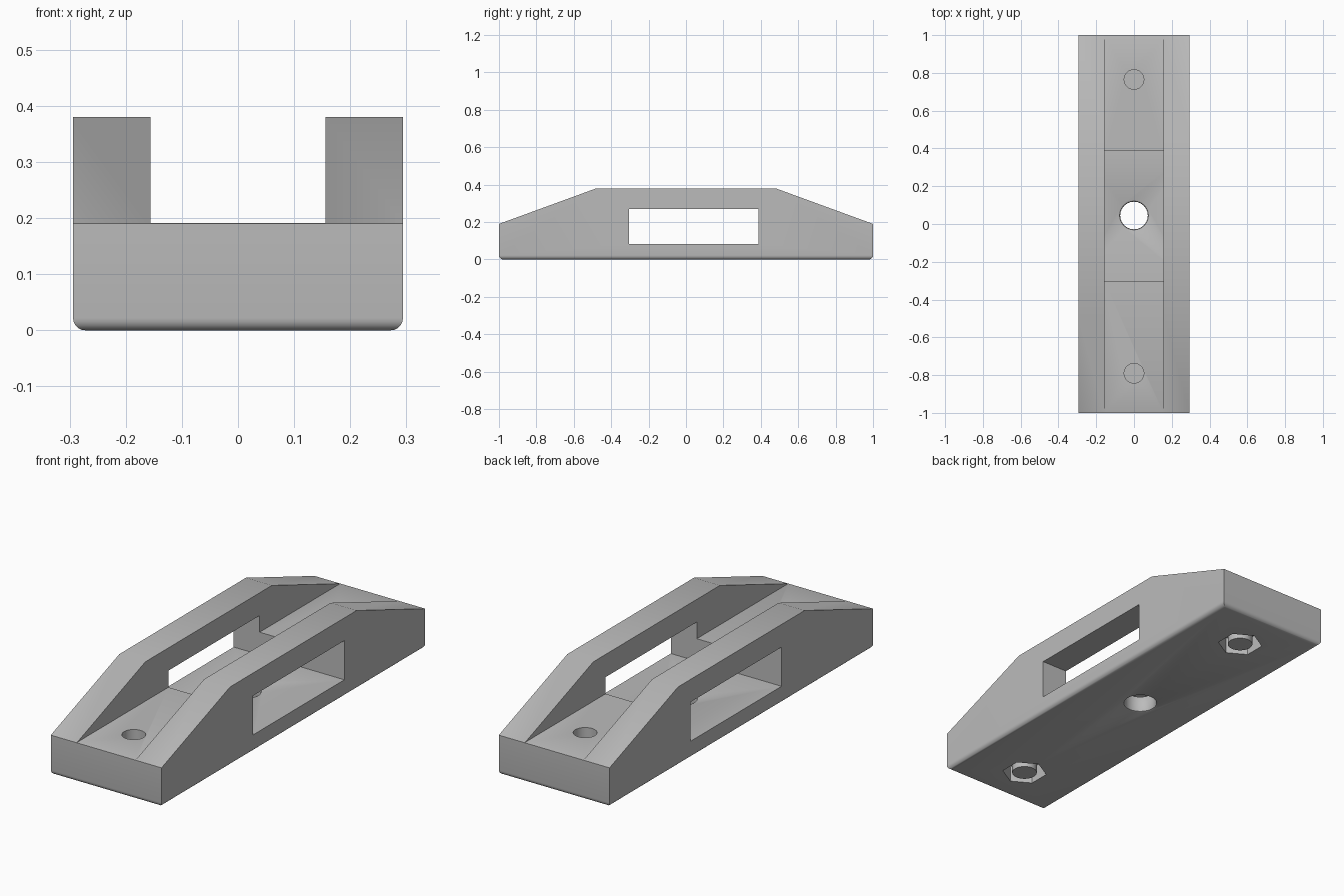
import bpy, bmesh, math

cube = bpy.data.objects.get("Cube")
if cube:
    bpy.data.objects.remove(cube)

LENGTH, WIDTH, HEIGHT = 2.0, 0.588, 0.38
FLOOR = 0.191              # height of the channel floor
SCREWS = (-0.79, 0.765)    # y of the two screw holes
HOLE_R = 0.052

grey = bpy.data.materials.new("plain_grey")
grey.use_nodes = True
colour = (0.5, 0.5, 0.5, 1)
grey.diffuse_color = colour
grey.node_tree.nodes["Principled BSDF"].inputs["Base Color"].default_value = colour


def finish(name, bm):
    bmesh.ops.recalc_face_normals(bm, faces=bm.faces)
    mesh = bpy.data.meshes.new(name)
    bm.to_mesh(mesh)
    bm.free()
    mesh.materials.append(grey)
    obj = bpy.data.objects.new(name, mesh)
    bpy.context.collection.objects.link(obj)
    return obj


def box(name, low, high):
    bm = bmesh.new()
    bmesh.ops.create_cube(bm, size=1)
    for v in bm.verts:
        v.co = [lo + (c + 0.5) * (hi - lo) for c, lo, hi in zip(v.co, low, high)]
    return finish(name, bm)


def lathe(name, y, profile, sides=48, turn=0.0):
    """Closed solid of revolution about a vertical axis at (0, y)."""
    bm = bmesh.new()
    rings = []
    for r, z in profile:
        angles = [turn + math.tau * i / sides for i in range(sides)]
        rings.append([bm.verts.new((r * math.cos(a), y + r * math.sin(a), z)) for a in angles])
    for low, high in zip(rings, rings[1:]):
        for i in range(sides):
            j = (i + 1) % sides
            bm.faces.new((low[i], low[j], high[j], high[i]))
    bm.faces.new(rings[0])
    bm.faces.new(rings[-1])
    return finish(name, bm)


def combine(target, tool, operation="DIFFERENCE"):
    mod = target.modifiers.new(tool.name, "BOOLEAN")
    mod.operation, mod.object, mod.solver = operation, tool, "EXACT"
    bpy.context.view_layer.objects.active = target
    bpy.ops.object.modifier_apply(modifier=mod.name)
    bpy.data.objects.remove(tool)


# Body: side profile extruded across the width, bottom rim rounded
bm = bmesh.new()
half = LENGTH / 2
outline = [(-half, 0), (half, 0), (half, 0.19), (0.48, HEIGHT), (-0.48, HEIGHT), (-half, 0.19)]
side = bm.faces.new([bm.verts.new((-WIDTH / 2, y, z)) for y, z in outline])
extruded = bmesh.ops.extrude_face_region(bm, geom=[side])["geom"]
bmesh.ops.translate(bm, vec=(WIDTH, 0, 0),
                    verts=[v for v in extruded if isinstance(v, bmesh.types.BMVert)])
rim = [e for e in bm.edges if all(v.co.z < 0.001 for v in e.verts)]
bmesh.ops.bevel(bm, geom=rim, offset=0.022, segments=5, profile=0.5, affect="EDGES")
body = finish("bracket_body", bm)

# Lengthwise channel and crosswise window
combine(body, box("channel", (-0.156, -1.2, FLOOR), (0.156, 1.2, 0.6)))
combine(body, box("window", (-0.5, -0.305, 0.083), (0.5, 0.387, 0.271)))

# Central hole with rounded rims
combine(body, lathe("centre_hole", 0.045, [
    (0.083, -0.02), (0.083, 0), (0.076, 0.003), (0.073, 0.01),
    (0.073, 0.073), (0.076, 0.08), (0.083, 0.083), (0.083, 0.12)]))

# Hexagonal nut pockets, each with a hollow post under the blind screw hole
for y in SCREWS:
    combine(body, lathe("nut_pocket", y, [(0.102, -0.05), (0.102, 0.08)], 6, math.pi / 6))
    combine(body, lathe("post", y, [(HOLE_R + 0.005, 0), (HOLE_R + 0.005, 0.1)]), "UNION")
    combine(body, lathe("screw_hole", y, [(HOLE_R, 0.012), (HOLE_R, 0.3)]))

bpy.ops.object.select_all(action="DESELECT")
body.select_set(True)
bpy.context.view_layer.objects.active = body
bpy.ops.object.shade_smooth_by_angle(angle=math.radians(30))
